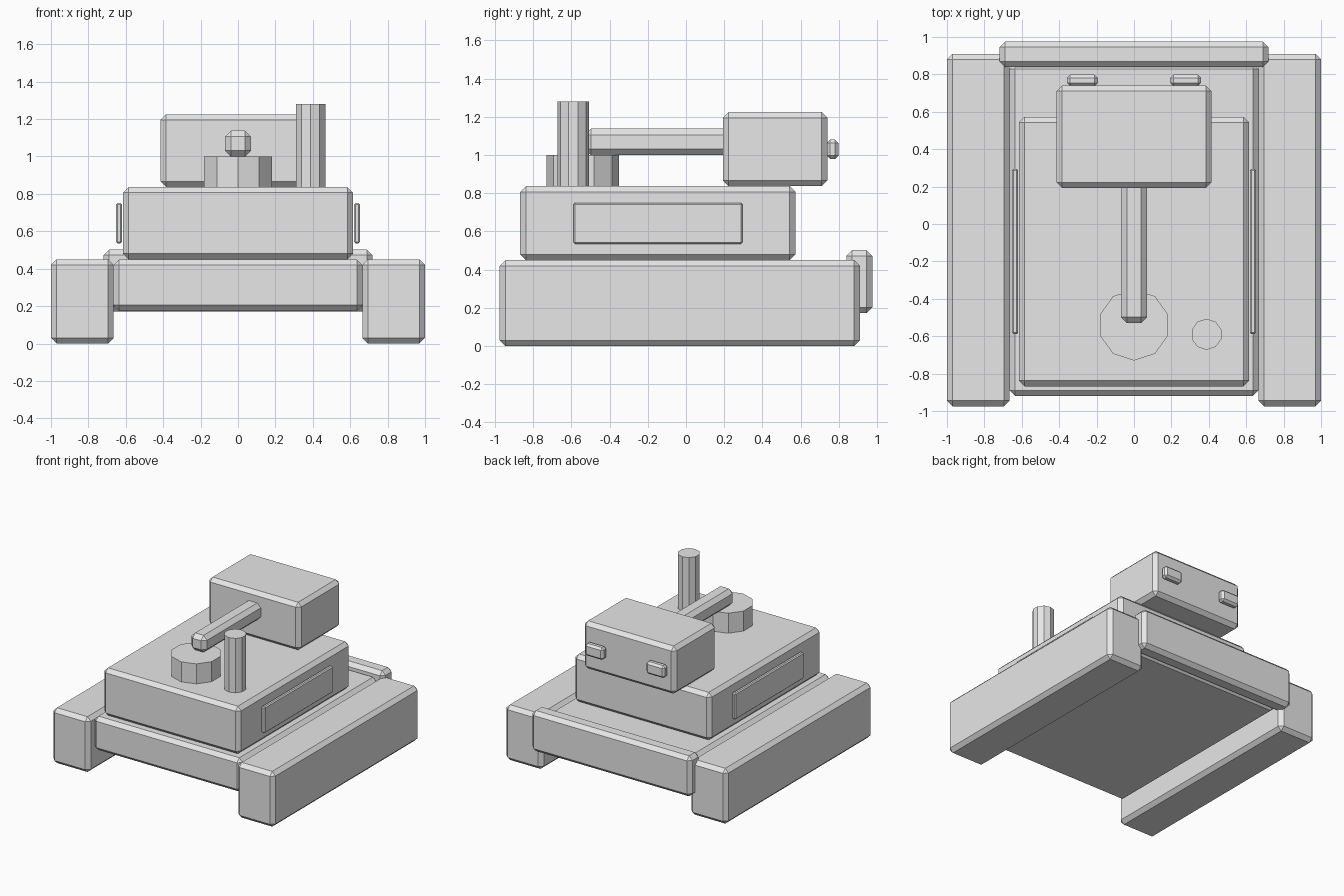
import bpy
from mathutils import Vector

cube = bpy.data.objects.get("Cube")
if cube:
    bpy.data.objects.remove(cube, do_unlink=True)

grey = bpy.data.materials.new("plain_grey")
grey.use_nodes = True
grey.diffuse_color = (0.8, 0.8, 0.8, 1)
grey.node_tree.nodes["Principled BSDF"].inputs["Base Color"].default_value = (0.8, 0.8, 0.8, 1)


def box(name, low, high, chamfer=0.03):
    """Chamfered box between two opposite corners."""
    low, high = Vector(low), Vector(high)
    bpy.ops.mesh.primitive_cube_add(size=1, location=(low + high) / 2)
    ob = bpy.context.object
    ob.name = name
    ob.scale = high - low
    bpy.ops.object.transform_apply(location=False, rotation=False, scale=True)
    ob.data.materials.append(grey)
    bevel = ob.modifiers.new("chamfer", 'BEVEL')
    bevel.width = chamfer
    bevel.segments = 1
    return ob


def drum(name, x, y, radius, bottom, top):
    """Ten-sided upright cylinder."""
    bpy.ops.mesh.primitive_cylinder_add(vertices=10, radius=radius, depth=top - bottom,
                                        location=(x, y, (bottom + top) / 2))
    ob = bpy.context.object
    ob.name = name
    ob.data.materials.append(grey)
    return ob


def pair(name, low, high, chamfer):
    """Box on the left (+x) and its mirror on the right."""
    box("left_" + name, low, high, chamfer)
    box("right_" + name, (-high[0], low[1], low[2]), (-low[0], high[1], high[2]), chamfer)


# Running gear and hull
pair("track", (0.665, -0.975, 0), (1, 0.91, 0.45), 0.03)
box("hull", (-0.665, -0.92, 0.175), (0.665, 0.86, 0.45))
box("rear_plate", (-0.72, 0.84, 0.172), (0.72, 0.975, 0.502))

# Upper body with side panels
box("upper_body", (-0.615, -0.868, 0.45), (0.615, 0.573, 0.837))
pair("side_panel", (0.62, -0.588, 0.535), (0.652, 0.295, 0.75), 0.008)

# Turret, gun barrel and rear lamps
box("turret", (-0.415, 0.193, 0.837), (0.415, 0.74, 1.225))
box("barrel", (-0.07, -0.53, 1.0), (0.07, 0.25, 1.138), 0.032)
pair("rear_lamp", (0.193, 0.738, 0.98), (0.358, 0.798, 1.08), 0.017)

# Hatch and exhaust stack
drum("hatch", 0, -0.54, 0.19, 0.82, 1.0)
drum("exhaust_stack", 0.388, -0.59, 0.083, 0.82, 1.28)
